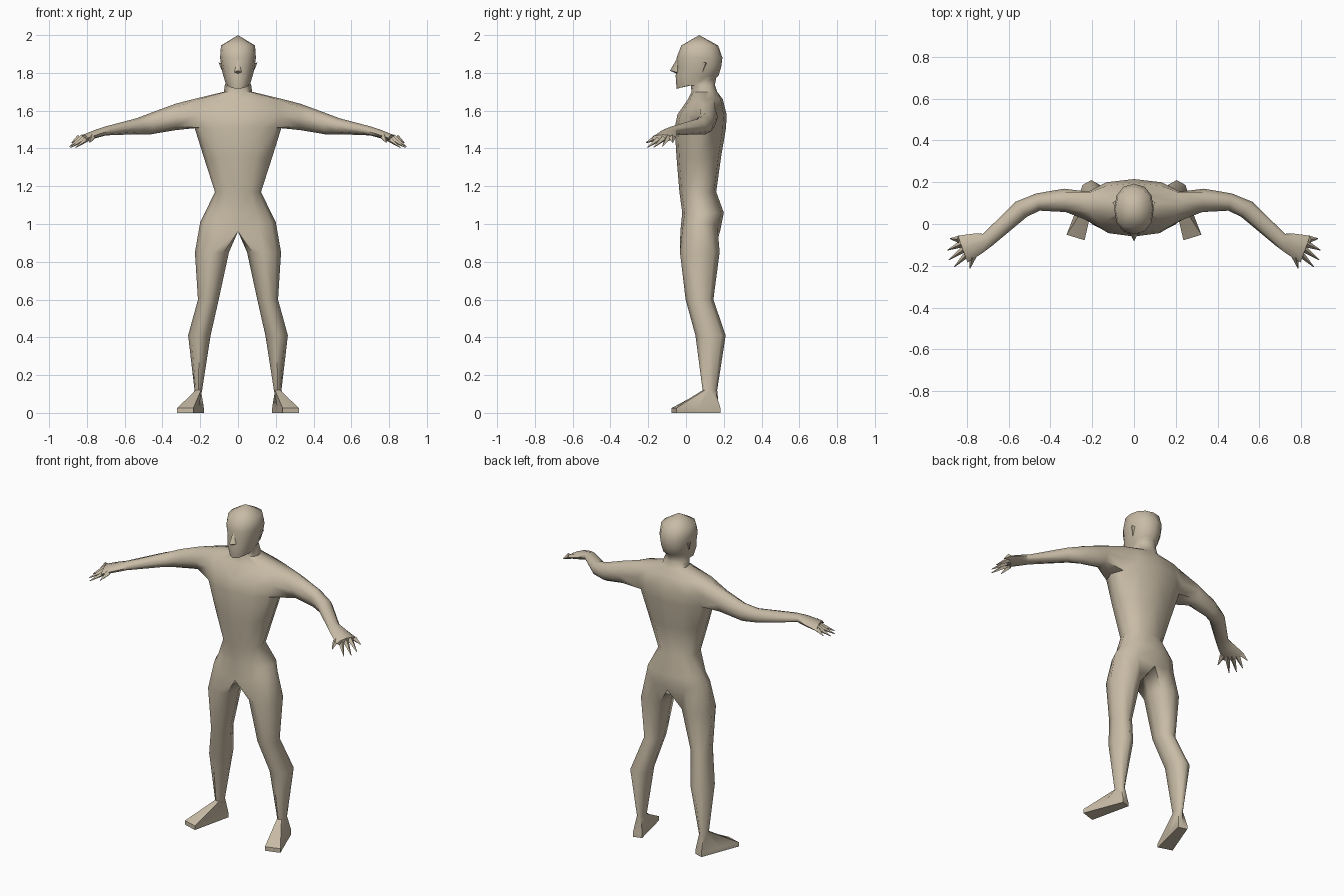
import bpy
import bmesh
from math import sin, cos, pi, radians, copysign
from mathutils import Vector

default_cube = bpy.data.objects.get("Cube")
if default_cube:
    bpy.data.objects.remove(default_cube)

# One skin colour for the whole figure
skin = bpy.data.materials.new("tan skin")
skin.use_nodes = True
colour = (0.58, 0.50, 0.38, 1)
skin.diffuse_color = colour
skin.node_tree.nodes["Principled BSDF"].inputs["Base Color"].default_value = colour


def power(value, exponent):
    return copysign(abs(value) ** exponent, value)


def half_ring(bm, z, half_width, front, back, bend=0.9, side_lift=0, slope=0):
    """Seven points from the front midline round the left side to the back."""
    middle, depth = (front + back) / 2, (back - front) / 2
    points = []
    for step in range(7):
        angle = pi * step / 6
        x = half_width * power(sin(angle), bend) if 0 < step < 6 else 0
        y = middle - depth * power(cos(angle), bend)
        points.append(bm.verts.new((x, y, z + side_lift * sin(angle) + slope * (y - middle))))
    return points


def bridge(bm, lower, upper, closed=True, skip=()):
    """Join two rings of points with quads."""
    count = len(lower)
    for i in range(count if closed else count - 1):
        if i not in skip:
            j = (i + 1) % count
            bm.faces.new((lower[i], lower[j], upper[j], upper[i]))


def finish(bm, name, smooth_angle=60):
    """Turn a left half into a mirrored, smooth shaded object."""
    bmesh.ops.recalc_face_normals(bm, faces=bm.faces)
    mesh = bpy.data.meshes.new(name)
    bm.to_mesh(mesh)
    bm.free()
    mesh.materials.append(skin)
    obj = bpy.data.objects.new(name, mesh)
    bpy.context.collection.objects.link(obj)
    mirror = obj.modifiers.new("mirror", "MIRROR")
    mirror.use_clip = True
    bpy.ops.object.select_all(action="DESELECT")
    obj.select_set(True)
    bpy.context.view_layer.objects.active = obj
    bpy.ops.object.shade_smooth_by_angle(angle=radians(smooth_angle))
    return obj


body = bmesh.new()

# Trunk, neck and head, from the pelvis upward
pelvis = half_ring(body, 0.96, 0.2, -0.03, 0.18, side_lift=0.05)
hips = half_ring(body, 1.06, 0.175, -0.02, 0.2)
waist = half_ring(body, 1.17, 0.122, -0.035, 0.16)
ribs = half_ring(body, 1.35, 0.18, -0.05, 0.185)
armpit = half_ring(body, 1.51, 0.23, -0.06, 0.212)
chest = half_ring(body, 1.58, 0.25, -0.045, 0.215)
shoulder = half_ring(body, 1.66, 0.24, 0.01, 0.195)
collar = half_ring(body, 1.70, 0.075, 0.03, 0.165)
neck = half_ring(body, 1.735, 0.07, 0.025, 0.153)
jaw = half_ring(body, 1.745, 0.065, -0.05, 0.16, bend=1.1, slope=0.28)
mouth = half_ring(body, 1.785, 0.078, -0.055, 0.172)
cheek = half_ring(body, 1.83, 0.088, -0.045, 0.186)
brow = half_ring(body, 1.88, 0.095, -0.05, 0.193)
forehead = half_ring(body, 1.945, 0.09, -0.025, 0.17)
trunk = [pelvis, hips, waist, ribs, armpit, chest, shoulder, collar,
         neck, jaw, mouth, cheek, brow, forehead]
for lower, upper in zip(trunk, trunk[1:]):
    arm_hole = (2, 3) if lower in (armpit, chest) else ()
    bridge(body, lower, upper, closed=False, skip=arm_hole)
crown = body.verts.new((0, 0.07, 2))
for a, b in zip(forehead, forehead[1:]):
    body.faces.new((a, b, crown))

# Arm, lofted out of the shoulder opening: x, y, z, half depth, half height
arm_path = [
    (0.33, 0.113, 1.567, 0.056, 0.07),
    (0.46, 0.105, 1.532, 0.042, 0.057),
    (0.54, 0.07, 1.517, 0.045, 0.042),
    (0.70, -0.075, 1.493, 0.036, 0.024),
    (0.75, -0.095, 1.478, 0.052, 0.023),
    (0.82, -0.12, 1.455, 0.068, 0.018),
]
loop = armpit[2:5] + [chest[4]] + shoulder[4:1:-1] + [chest[2]]
for i, (x, y, z, depth, height) in enumerate(arm_path):
    before = Vector(arm_path[max(i - 1, 0)][:2])
    after = Vector(arm_path[min(i + 1, len(arm_path) - 1)][:2])
    along = (after - before).normalized()
    ring = []
    for k in range(8):
        angle = pi * (5 + k) / 4
        across = depth * cos(angle)
        ring.append(body.verts.new((x - along.y * across, y + along.x * across,
                                    z + height * sin(angle))))
    bridge(body, loop, ring)
    loop = ring
body.faces.new(loop)

# Leg, lofted down from half the pelvis: z, inner, outer, front, back
leg_path = [
    (0.85, 0.048, 0.228, -0.032, 0.178),
    (0.60, 0.102, 0.212, -0.002, 0.145),
    (0.41, 0.145, 0.264, 0.05, 0.21),
    (0.12, 0.19, 0.23, 0.088, 0.165),
]
crotch = body.verts.new((0, 0.075, 0.96))
loop = pelvis + [crotch]
for z, inner, outer, front, back in leg_path:
    ring = []
    for k in range(8):
        angle = pi * (k - 1) / 4
        ring.append(body.verts.new(((inner + outer) / 2 + (outer - inner) / 2 * sin(angle),
                                    (front + back) / 2 - (back - front) / 2 * cos(angle), z)))
    bridge(body, loop, ring)
    loop = ring

# Foot, a wedge turned outward with a wider toe end
turn = radians(17)
for z in (0.025, 0):
    ring = []
    for k in range(8):
        angle = pi * (k - 1) / 4
        side = max(-1, min(1, 1.42 * sin(angle)))
        toward_toe = max(-1, min(1, 1.42 * cos(angle)))
        across = side * (0.036 + 0.009 * toward_toe)
        forward = toward_toe * 0.125
        ring.append(body.verts.new((0.243 + across * cos(turn) + forward * sin(turn),
                                    0.055 + across * sin(turn) - forward * cos(turn), z)))
    bridge(body, loop, ring)
    loop = ring
body.faces.new(loop)
finish(body, "body")

# Fingers and thumb: pointed spikes fanning out from the palm
fingers = bmesh.new()
finger_tips = [(0.785, -0.212, 1.43), (0.86, -0.205, 1.405), (0.886, -0.172, 1.405),
               (0.892, -0.125, 1.41), (0.88, -0.07, 1.43)]
for i, tip in enumerate(finger_tips):
    base = Vector((0.772, -0.155, 1.458)).lerp(Vector((0.838, -0.073, 1.458)), i / 4)
    tip = Vector(tip)
    direction = tip - base
    made = bmesh.ops.create_cone(fingers, cap_ends=True, segments=4, radius1=0.018,
                                 radius2=0.002, depth=direction.length)
    turned = direction.to_track_quat("Z", "Y")
    for vert in made["verts"]:
        vert.co = turned @ vert.co + (base + tip) / 2
finish(fingers, "fingers", 40)

# Nose: half a wedge on the midline
nose = bmesh.new()
bridge_top, nose_tip, nose_base, nostril = [nose.verts.new(p) for p in (
    (0, -0.048, 1.875), (0, -0.085, 1.812), (0, -0.05, 1.795), (0.02, -0.043, 1.803))]
nose.faces.new((bridge_top, nose_tip, nostril))
nose.faces.new((nose_tip, nose_base, nostril))
finish(nose, "nose", 40)

# Ears: small fins that flare toward the back
ears = bmesh.new()
ear_points = [ears.verts.new(p) for p in (
    (0.08, 0.06, 1.85), (0.08, 0.085, 1.80), (0.08, 0.11, 1.85), (0.103, 0.105, 1.855))]
bmesh.ops.convex_hull(ears, input=ear_points)
finish(ears, "ears", 40)
